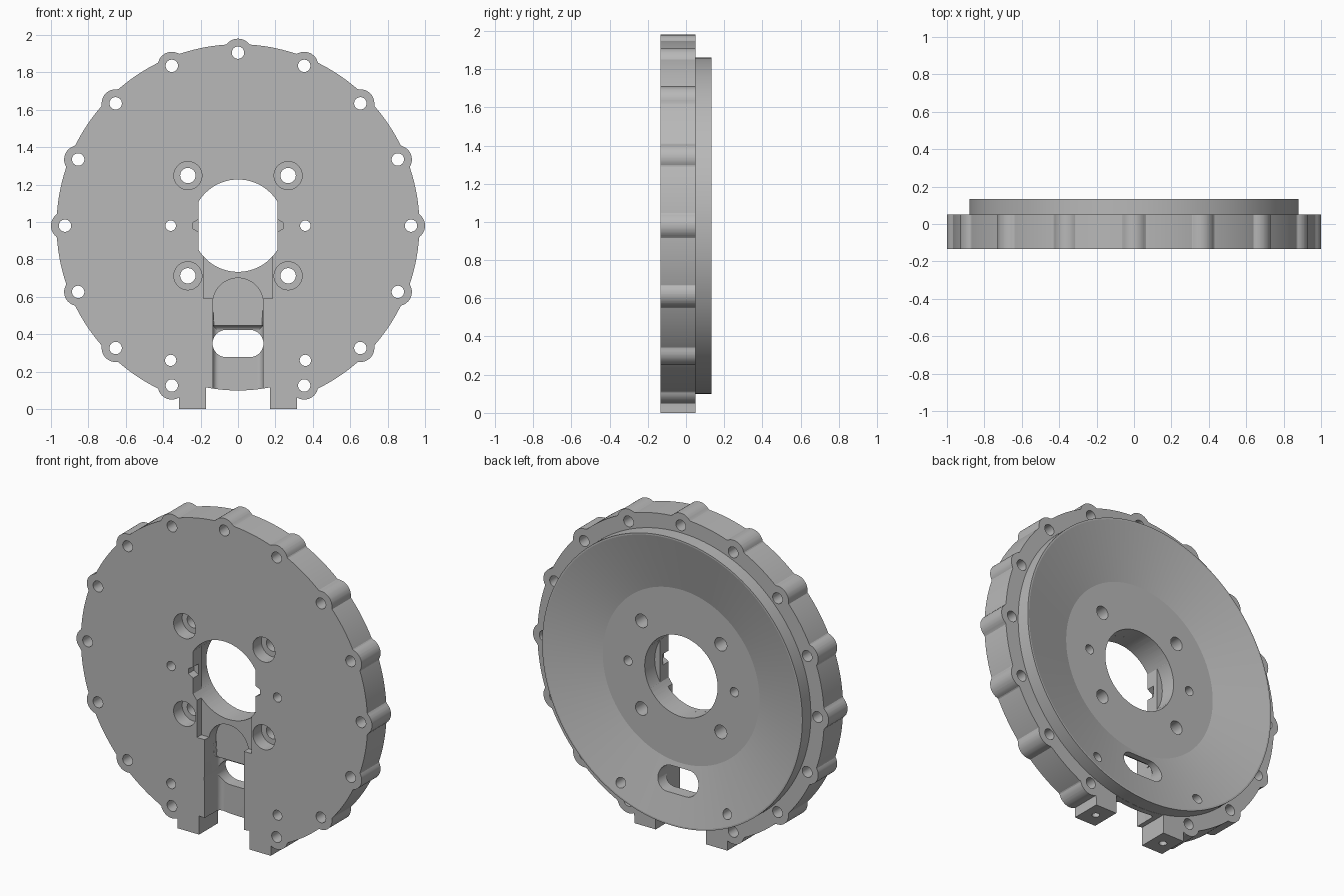
import bpy, bmesh, math
from math import sin, cos, pi, radians

cube = bpy.data.objects.get("Cube")
if cube:
    bpy.data.objects.remove(cube)

CZ = 0.98                       # height of the disc axis
FRONT, BACK, LIP = -0.133, 0.05, 0.133
DISC, LUG_AT, LUG = 0.97, 0.925, 0.075
FOOT_IN, FOOT_OUT = 0.17, 0.315

grey = bpy.data.materials.new("plain grey")
grey.use_nodes = True
colour = (0.48, 0.48, 0.48, 1)
grey.diffuse_color = colour
grey.node_tree.nodes["Principled BSDF"].inputs["Base Color"].default_value = colour


def make_object(name, bm):
    bmesh.ops.recalc_face_normals(bm, faces=bm.faces)
    mesh = bpy.data.meshes.new(name)
    bm.to_mesh(mesh)
    bm.free()
    mesh.materials.append(grey)
    obj = bpy.data.objects.new(name, mesh)
    bpy.context.collection.objects.link(obj)
    return obj


# Angles are measured from straight down; the bottom lug is left out
lug_angles = [i * pi / 8 for i in range(1, 16)]


def outline_radius(a):
    """Outer edge of the plate: disc, lugs and the two feet."""
    r = DISC
    for t in lug_angles:
        d = a - t
        inside = LUG ** 2 - (LUG_AT * sin(d)) ** 2
        if cos(d) > 0 and inside > 0:
            r = max(r, LUG_AT * cos(d) + math.sqrt(inside))
    off = min(a, 2 * pi - a)
    if off < 0.5:
        r = max(r, min(CZ / cos(off), FOOT_OUT / max(sin(off), 0.001)))
    return r


# Sample the disc evenly, the lugs finely, and the foot corners exactly
angles = {round(radians(i), 5) for i in range(360)}
for t in lug_angles:
    for k in range(-12, 13):
        p = radians(10 * k)
        angles.add(round(t + math.atan2(LUG * sin(p), LUG_AT + LUG * cos(p)), 5))
corner = math.atan2(FOOT_OUT, CZ)
angles |= {corner, 2 * pi - corner}
angles = sorted(angles)


# Housing body: stacked rings from the front face to the dished back
def ring(bm, radius, y):
    verts = []
    for a in angles:
        r = radius or outline_radius(a)
        verts.append(bm.verts.new((r * sin(a), y, CZ - r * cos(a))))
    return verts


bm = bmesh.new()
levels = [(None, FRONT), (None, BACK), (0.88, BACK), (0.88, LIP), (0.87, LIP), (0.53, BACK - 0.003)]
rings = [ring(bm, r, y) for r, y in levels]
n = len(angles)
for low, high in zip(rings, rings[1:]):
    for i in range(n):
        j = (i + 1) % n
        bm.faces.new((low[i], low[j], high[j], high[i]))
bm.faces.new(rings[0])
bm.faces.new(rings[-1])
body = make_object("housing_plate", bm)


# Cutting tools
def cut(tool):
    tool.hide_render = True
    mod = body.modifiers.new("cut", 'BOOLEAN')
    mod.operation = 'DIFFERENCE'
    mod.solver = 'EXACT'
    mod.object = tool
    bpy.context.view_layer.objects.active = body
    bpy.ops.object.modifier_apply(modifier=mod.name)
    bpy.data.objects.remove(tool)


def cut_prism(points, y0=-0.3, y1=0.3, fillet=0):
    """Cut an x-z outline from y0 to y1, with an optional rounded floor."""
    bm = bmesh.new()
    a = [bm.verts.new((x, y0, z)) for x, z in points]
    b = [bm.verts.new((x, y1, z)) for x, z in points]
    bm.faces.new(a)
    floor = bm.faces.new(b)
    for i in range(len(a)):
        j = (i + 1) % len(a)
        bm.faces.new((a[i], a[j], b[j], b[i]))
    if fillet:
        bmesh.ops.bevel(bm, geom=list(floor.edges), offset=fillet, segments=8,
                        profile=0.5, affect='EDGES')
    cut(make_object("cutter", bm))


def arc(x, z, r, start, end, steps=24):
    return [(x + r * cos(radians(start + (end - start) * i / steps)),
             z + r * sin(radians(start + (end - start) * i / steps))) for i in range(steps + 1)]


def cut_hole(x, z, r, y0=-0.3, y1=0.3):
    cut_prism(arc(x, z, r, 0, 360, 48)[:-1], y0, y1)


def box(x0, x1, z0, z1):
    return [(x0, z0), (x1, z0), (x1, z1), (x0, z1)]


# Gap between the feet, stopping at the round lip
half = math.degrees(math.asin(FOOT_IN / 0.881))
cut_prism([(FOOT_IN, -0.2)] + arc(0, CZ, 0.881, 270 + half, 270 - half) + [(-FOOT_IN, -0.2)],
          -0.3, 0.07)

# Centre bore: round at the back, flat-sided at the front
flat = math.degrees(math.acos(0.21 / 0.247))
cut_prism(arc(0, CZ, 0.247, flat, 180 - flat) + arc(0, CZ, 0.247, 180 + flat, 360 - flat))
cut_hole(0, CZ, 0.247, -0.05, 0.3)

# Shallow step below the bore, then the round-topped cable channel
cut_prism(box(-0.185, 0.185, 0.59, 0.85), -0.3, -0.09)
cut_prism([(-0.135, -0.2), (0.135, -0.2)] + arc(0, 0.565, 0.135, 0, 180), -0.3, -0.02, 0.05)
cut_prism(box(-0.134, 0.134, -0.2, 0.445), -0.3, 0.015, 0.03)

# Slot through the channel floor
cut_prism(arc(0.063, 0.35, 0.073, -90, 90) + arc(-0.063, 0.35, 0.073, 90, 270))

# Lug holes
for t in lug_angles:
    cut_hole(LUG_AT * sin(t), CZ - LUG_AT * cos(t), 0.033)

for side in (-1, 1):
    # Counterbored mounting holes
    for z in (CZ - 0.268, CZ + 0.268):
        cut_hole(side * 0.268, z, 0.075, -0.3, -0.05)
        cut_hole(side * 0.268, z, 0.041)
    # Small pin holes
    cut_hole(side * 0.36, CZ, 0.028)
    cut_hole(side * 0.36, 0.26, 0.03)
    # Notches beside the bore
    cut_prism([(side * x, CZ + z) for x, z in
               ((0.19, -0.045), (0.243, -0.015), (0.243, 0.015), (0.19, 0.045))], -0.3, -0.08)
    # Blind hole in the underside of each foot
    bm = bmesh.new()
    bmesh.ops.create_cone(bm, cap_ends=True, segments=32, radius1=0.022, radius2=0.022, depth=0.2)
    bmesh.ops.translate(bm, verts=bm.verts, vec=(side * 0.243, -0.04, 0))
    cut(make_object("cutter", bm))

# Smooth the round walls and keep the edges crisp
bpy.ops.object.select_all(action='DESELECT')
body.select_set(True)
bpy.context.view_layer.objects.active = body
bpy.ops.object.shade_smooth_by_angle(angle=radians(13))
